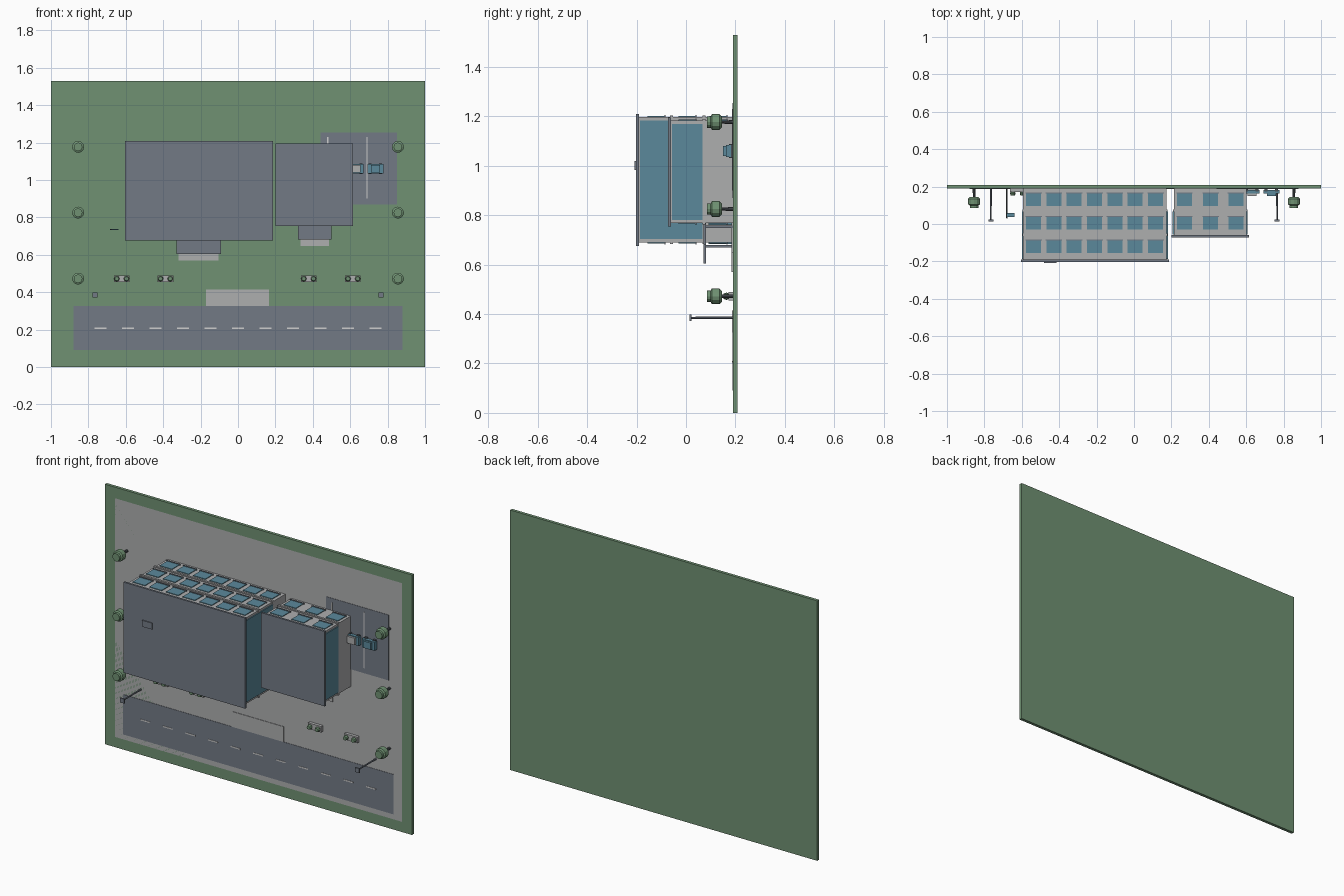
import bpy, bmesh, math
from mathutils import Matrix, Vector

if "Cube" in bpy.data.objects:
    bpy.data.objects.remove(bpy.data.objects["Cube"])

G = 0.19  # level of the ground surface; heights rise towards -y


def material(name, r, g, b):
    m = bpy.data.materials.new(name)
    m.diffuse_color = (r, g, b, 1)
    m.use_nodes = True
    m.node_tree.nodes["Principled BSDF"].inputs["Base Color"].default_value = m.diffuse_color
    return m


GREEN = material("leaf green", 0.16, 0.285, 0.17)
SLATE = material("slate grey", 0.17, 0.195, 0.235)
LIGHT = material("light grey", 0.42, 0.425, 0.43)
GLASS = material("glass blue", 0.105, 0.25, 0.33)
DARK = material("dark grey", 0.07, 0.08, 0.09)
WHITE = material("white paint", 0.62, 0.62, 0.62)


def finish(name, bm, mat):
    me = bpy.data.meshes.new(name)
    bm.to_mesh(me)
    bm.free()
    me.materials.append(mat)
    ob = bpy.data.objects.new(name, me)
    bpy.context.collection.objects.link(ob)
    return ob


def boxes(name, mat, items):
    """One object from boxes given as x0, x1, y0, y1, z0, z1."""
    bm = bmesh.new()
    for x0, x1, y0, y1, z0, z1 in items:
        vs = bmesh.ops.create_cube(bm, size=1)["verts"]
        for v in vs:
            v.co = Vector((x1 if v.co.x > 0 else x0,
                           y1 if v.co.y > 0 else y0,
                           z1 if v.co.z > 0 else z0))
    return finish(name, bm, mat)


def lathes(name, mat, spots, profile, sides=12):
    """Turned shapes standing on the ground; profile is (radius, y) pairs."""
    bm = bmesh.new()
    for x, z in spots:
        for (r0, y0), (r1, y1) in zip(profile, profile[1:]):
            mtx = Matrix.Translation((x, (y0 + y1) / 2, z)) @ Matrix.Rotation(math.pi / 2, 4, 'X')
            bmesh.ops.create_cone(bm, cap_ends=False, segments=sides, radius1=r0,
                                  radius2=r1, depth=y0 - y1, matrix=mtx)
    bmesh.ops.remove_doubles(bm, verts=bm.verts, dist=1e-5)
    bmesh.ops.holes_fill(bm, edges=bm.edges, sides=0)
    bmesh.ops.recalc_face_normals(bm, faces=bm.faces)
    return finish(name, bm, mat)


def plate(name, mat, x0, x1, z0, z1, t=0.002):
    return boxes(name, mat, [(x0, x1, G - t, G, z0, z1)])


# Site: lawn, paving flush with the lawn, road, crossing, parking
boxes("lawn", GREEN, [(-1, 1, G, 0.208, 0, 1.53)])
boxes("paving", LIGHT, [(-0.935, 0.935, G, 0.195, 0.06, 1.465)])
plate("road", SLATE, -0.88, 0.88, 0.09, 0.325)
boxes("road_dashes", WHITE, [(c - 0.031, c + 0.031, G - 0.004, G, 0.204, 0.211)
                             for c in [-0.735 + 0.147 * i for i in range(11)]])
plate("front_path", LIGHT, -0.17, 0.165, 0.325, 0.415, 0.003)
plate("parking_lot", SLATE, 0.44, 0.85, 0.87, 1.255)
boxes("parking_lines", WHITE, [(x - 0.003, x + 0.003, G - 0.004, G, 0.9, 1.23)
                               for x in (0.48, 0.69)])


def building(name, x0, x1, z0, z1, floors, centres, door_x, canopy_w):
    step = 0.13
    top = G - 0.12 - step * (floors - 1)
    boxes(name + "_walls", LIGHT, [(x0, x1, top, G, z0, z1)])
    # floor bands between storeys
    boxes(name + "_floor_bands", LIGHT,
          [(x0 - 0.004, x1 + 0.004, y - 0.006, y + 0.006, z0 - 0.006, z1 + 0.006)
           for y in [0.072 - step * i for i in range(floors - 1)]])
    # windows and sills on both long sides
    panes, sills = [], []
    for f in range(floors):
        low = 0.163 - 0.1255 * f
        for c in centres:
            for a, b, d in ((z1, z1 + 0.004, 1), (z0 - 0.004, z0, -1)):
                panes.append((c - 0.04, c + 0.04, low - 0.068, low, a, b))
                s = sorted((z1 if d > 0 else z0, (z1 if d > 0 else z0) + d * 0.008))
                sills.append((c - 0.044, c + 0.044, low, low + 0.005, *s))
    boxes(name + "_windows", GLASS, panes)
    boxes(name + "_sills", SLATE, sills)
    # glazed end walls above the ground storey
    boxes(name + "_end_glazing", GLASS,
          [(a, b, top + 0.004, 0.066, z0 + 0.013, z1 - 0.013)
           for a, b in ((x0 - 0.006, x0), (x1, x1 + 0.006))])
    # overhanging roof slab
    boxes(name + "_roof", SLATE,
          [(x0 - 0.012, x1 + 0.013, top - 0.012, top, z0 - 0.014, z1 + 0.012)])
    # entrance: canopy, posts, door, landing
    w = canopy_w / 2
    boxes(name + "_canopy", SLATE,
          [(door_x - w, door_x + w, 0.07, 0.081, z0 - 0.086, z0)])
    boxes(name + "_canopy_posts", SLATE,
          [(x - 0.005, x + 0.005, 0.08, G, z0 - 0.02, z0 - 0.01)
           for x in (door_x - w + 0.015, door_x + w - 0.015)])
    boxes(name + "_door", GLASS,
          [(door_x - 0.05, door_x + 0.05, 0.092, G, z0 - 0.007, z0)])
    plate(name + "_landing", LIGHT, door_x - w + 0.013, door_x + w - 0.013,
          z0 - 0.12, z0, 0.006)


building("main_block", -0.593, 0.175, 0.69, 1.197, 3,
         [-0.537 + 0.1087 * i for i in range(7)], -0.21, 0.24)
building("side_block", 0.213, 0.602, 0.768, 1.183, 2,
         [0.27, 0.41, 0.545], 0.41, 0.18)
boxes("roof_vent", SLATE, [(-0.48, -0.415, -0.208, -0.2, 0.983, 1.02)])

# Trees
tree_spots = [(s * 0.855, z) for s in (-1, 1) for z in (0.472, 0.825, 1.177)]
lathes("tree_trunks", DARK, tree_spots, [(0.008, G), (0.006, 0.135)], 8)
lathes("tree_crowns", GREEN, tree_spots,
       [(0.022, 0.145), (0.032, 0.135), (0.032, 0.105), (0.023, 0.1), (0.023, 0.086)])

# Planters with shrubs
planters = [-0.622, -0.388, 0.378, 0.614]
boxes("planters", LIGHT, [(x - 0.042, x + 0.042, 0.172, G, 0.455, 0.49) for x in planters])
lathes("shrubs", GREEN, [(x + d, 0.472) for x in planters for d in (-0.026, 0.026)],
       [(0.011, 0.172), (0.015, 0.165), (0.011, 0.152)], 8)

# Street lamps
lamps = [-0.765, 0.765]
lathes("lamp_posts", SLATE, [(x, 0.385) for x in lamps], [(0.005, G), (0.004, 0.02)], 8)
boxes("lamp_heads", SLATE, [(x - 0.014, x + 0.014, 0.014, 0.023, 0.372, 0.398) for x in lamps])

# Flag
lathes("flag_pole", DARK, [(-0.68, 0.735)], [(0.004, G), (0.003, 0.03)], 8)
boxes("flag", GLASS, [(-0.68, -0.64, 0.038, 0.06, 0.733, 0.737)])

# Parked cars: body, cabin, wheels
cars = [(0.63, LIGHT), (0.735, GLASS)]
for i, (x, trim) in enumerate(cars, 1):
    boxes(f"car_{i}_body", GLASS, [(x - 0.042, x + 0.042, 0.162, 0.182, 1.035, 1.085)])
    boxes(f"car_{i}_cabin", trim, [(x - 0.024, x + 0.024, 0.15, 0.163, 1.04, 1.08)])
    boxes(f"car_{i}_wheels", DARK, [(x + d - 0.008, x + d + 0.008, 0.174, G, 1.031, 1.089)
                                    for d in (-0.028, 0.028)])
